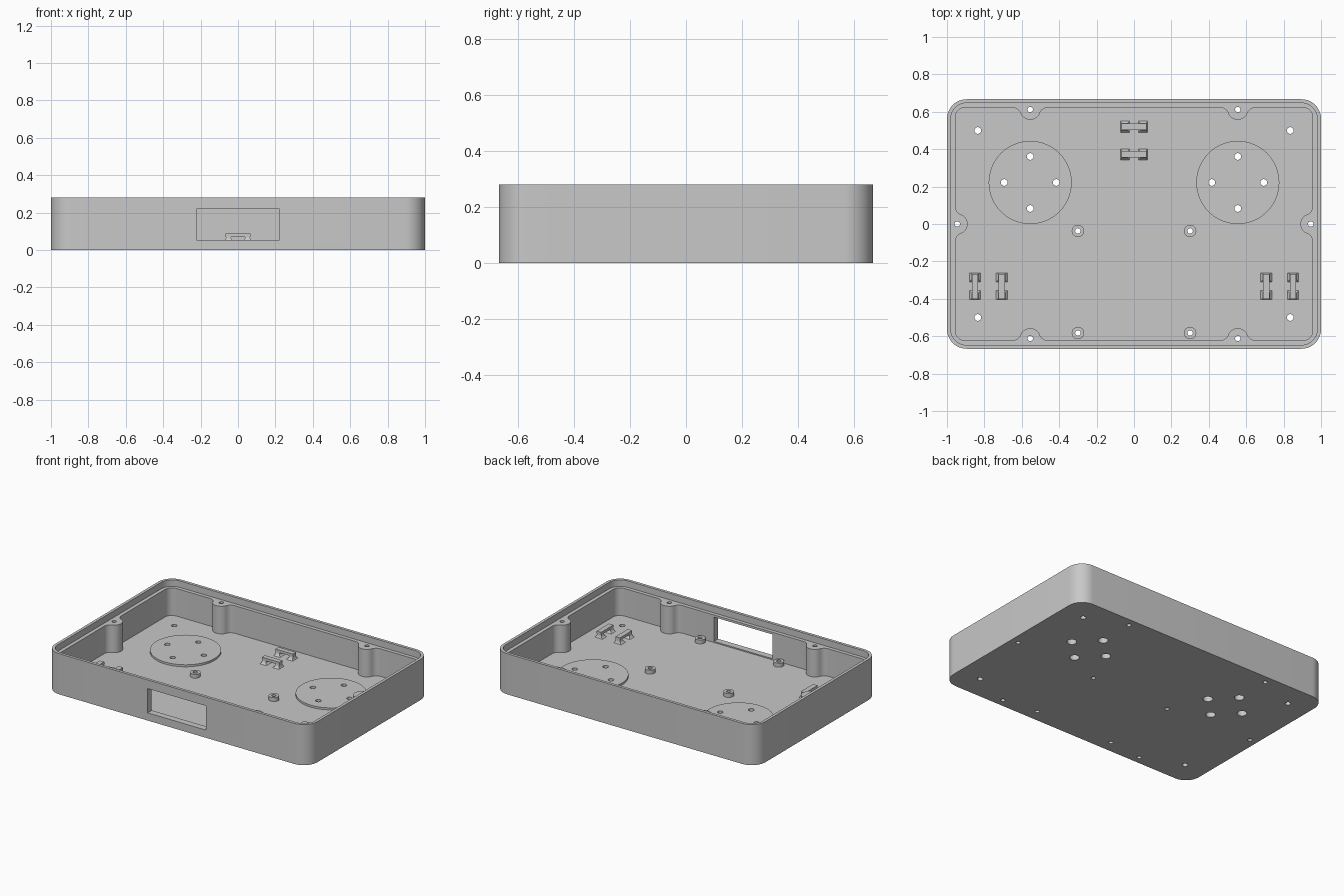
import bpy, bmesh, math
from math import cos, sin, pi

cube = bpy.data.objects.get("Cube")
if cube:
    bpy.data.objects.remove(cube, do_unlink=True)

grey = bpy.data.materials.new("plain grey")
grey.use_nodes = True
colour = (0.58, 0.58, 0.58, 1)
grey.diffuse_color = colour
grey.node_tree.nodes["Principled BSDF"].inputs["Base Color"].default_value = colour

HX, HY, TOP = 1.0, 0.667, 0.28
FLOOR, LEDGE, WALL = 0.045, 0.235, 0.045
IX, IY = HX - WALL, HY - WALL
BOSS_X, DISC_Y = 0.555, 0.222


def arc(cx, cy, r, a0, a1, n=12):
    return [(cx + r * cos(a0 + (a1 - a0) * i / n),
             cy + r * sin(a0 + (a1 - a0) * i / n)) for i in range(n + 1)]


def circle(cx, cy, r, n=32):
    return arc(cx, cy, r, 0, 2 * pi, n)[:-1]


def rounded_rect(hx, hy, r):
    pts = []
    for q, (sx, sy) in enumerate([(1, 1), (-1, 1), (-1, -1), (1, -1)]):
        pts += arc(sx * (hx - r), sy * (hy - r), r, q * pi / 2, (q + 1) * pi / 2)
    return pts


def add_prism(bm, pts, z0, z1):
    low = [bm.verts.new((x, y, z0)) for x, y in pts]
    high = [bm.verts.new((x, y, z1)) for x, y in pts]
    bm.faces.new(low[::-1])
    bm.faces.new(high)
    for i in range(len(pts)):
        j = (i + 1) % len(pts)
        bm.faces.new((low[i], low[j], high[j], high[i]))


def make_object(name, bm):
    bmesh.ops.recalc_face_normals(bm, faces=bm.faces)
    mesh = bpy.data.meshes.new(name)
    bm.to_mesh(mesh)
    bm.free()
    mesh.materials.append(grey)
    ob = bpy.data.objects.new(name, mesh)
    bpy.context.collection.objects.link(ob)
    return ob


def prisms(name, parts):
    bm = bmesh.new()
    for pts, z0, z1 in parts:
        add_prism(bm, pts, z0, z1)
    return make_object(name, bm)


def select_only(ob):
    bpy.ops.object.select_all(action="DESELECT")
    ob.select_set(True)
    bpy.context.view_layer.objects.active = ob


def combine(target, tool, operation):
    tool.hide_render = True
    mod = target.modifiers.new(tool.name, "BOOLEAN")
    mod.operation, mod.solver, mod.object = operation, "EXACT", tool
    select_only(target)
    bpy.ops.object.modifier_apply(modifier=mod.name)
    bpy.data.objects.remove(tool, do_unlink=True)


def half_boss(c=0.01, big=0.055, fil=0.045):
    """Screw boss outline from its tip to the wall, as (along, inward)."""
    reach = math.sqrt((big + fil) ** 2 - (fil - c) ** 2)
    phi = math.atan2(fil - c, reach)
    return arc(0, c, big, pi / 2, phi) + arc(reach, fil, fil, pi + phi, 1.5 * pi)[1:]


def cavity_outline():
    boss, r = half_boss(), 0.05
    quad = [(IX - d, t) for t, d in boss]
    quad += arc(IX - r, IY - r, r, 0, pi / 2)
    quad += [(BOSS_X + t, IY - d) for t, d in boss[::-1]]
    quad += [(BOSS_X - t, IY - d) for t, d in boss[1:]]
    upper = quad + [(-x, y) for x, y in quad[::-1]]
    return upper[:-1] + [(-x, -y) for x, y in upper[:-1]]


# Tray shell: solid block, then cavity, lid ledge and front window
tray = prisms("tray", [(rounded_rect(HX, HY, 0.105), 0, TOP)])
combine(tray, prisms("cavity", [(cavity_outline(), FLOOR, LEDGE + 0.02)]), "DIFFERENCE")
combine(tray, prisms("lid_ledge", [(rounded_rect(HX - 0.02, HY - 0.02, 0.085), LEDGE, TOP + 0.1)]),
        "DIFFERENCE")
window = [(-0.222, -0.75), (0.222, -0.75), (0.222, -0.6), (-0.222, -0.6)]
combine(tray, prisms("window", [(window, 0.053, 0.22)]), "DIFFERENCE")

# Raised mounting discs and board standoffs
standoffs = [(sx * 0.3, y) for sx in (-1, 1) for y in (-0.037, -0.583)]
raised = [(circle(sx * BOSS_X, DISC_Y, 0.222, 64), 0.02, 0.059) for sx in (-1, 1)]
raised += [(circle(x, y, 0.033), 0.02, 0.072) for x, y in standoffs]
combine(tray, prisms("raised_mounts", raised), "UNION")

# Through holes
disc_holes = [(sx * BOSS_X + 0.139 * dx, DISC_Y + 0.139 * dy) for sx in (-1, 1)
              for dx, dy in ((1, 0), (-1, 0), (0, 1), (0, -1))]
wide = disc_holes + [(sx * 0.835, sy * 0.5) for sx in (-1, 1) for sy in (-1, 1)]
narrow = standoffs + [(sx * BOSS_X, sy * 0.612) for sx in (-1, 1) for sy in (-1, 1)]
narrow += [(sx * 0.945, 0) for sx in (-1, 1)]
holes = [(circle(x, y, 0.018, 24), -0.1, 0.4) for x, y in wide]
holes += [(circle(x, y, 0.0145, 24), -0.1, 0.4) for x, y in narrow]
combine(tray, prisms("holes", holes), "DIFFERENCE")

# Wider screw head pockets under the discs
pockets = [(circle(x, y, 0.031, 24), -0.1, 0.037) for x, y in disc_holes]
combine(tray, prisms("pockets", pockets), "DIFFERENCE")
select_only(tray)
bpy.ops.object.shade_smooth_by_angle(angle=math.radians(30))


def rect(x0, x1, hy):
    return [(x0, -hy), (x1, -hy), (x1, hy), (x0, hy)]


# Cable tie loops: two flared legs joined by a bar
def tie_loop(name, x, y, turn):
    bm = bmesh.new()
    for s in (-1, 1):
        rows = []
        for z, flare in ((FLOOR - 0.002, 0.016), (0.049, 0.009), (0.055, 0.004),
                         (0.062, 0.001), (0.071, 0)):
            x0, x1 = sorted((s * (0.037 - flare), s * (0.065 + flare * 0.5)))
            rows.append([bm.verts.new((px, py, z)) for px, py in rect(x0, x1, 0.016 + flare)])
        for a, b in zip(rows, rows[1:]):
            for i in range(4):
                j = (i + 1) % 4
                bm.faces.new((a[i], a[j], b[j], b[i]))
    add_prism(bm, rect(-0.067, 0.067, 0.017), 0.07, 0.088)
    ob = make_object(name, bm)
    ob.location = (x, y, 0)
    ob.rotation_euler.z = turn
    select_only(ob)
    bpy.ops.object.shade_smooth_by_angle(angle=math.radians(30))


for label, y in (("rear", 0.52), ("inner", 0.372)):
    tie_loop("tie_loop_" + label, 0, y, 0)
for side, s in (("left", 1), ("right", -1)):
    for label, x in (("outer", 0.85), ("inner", 0.707)):
        tie_loop(f"tie_loop_{side}_{label}", s * x, -0.333, pi / 2)
